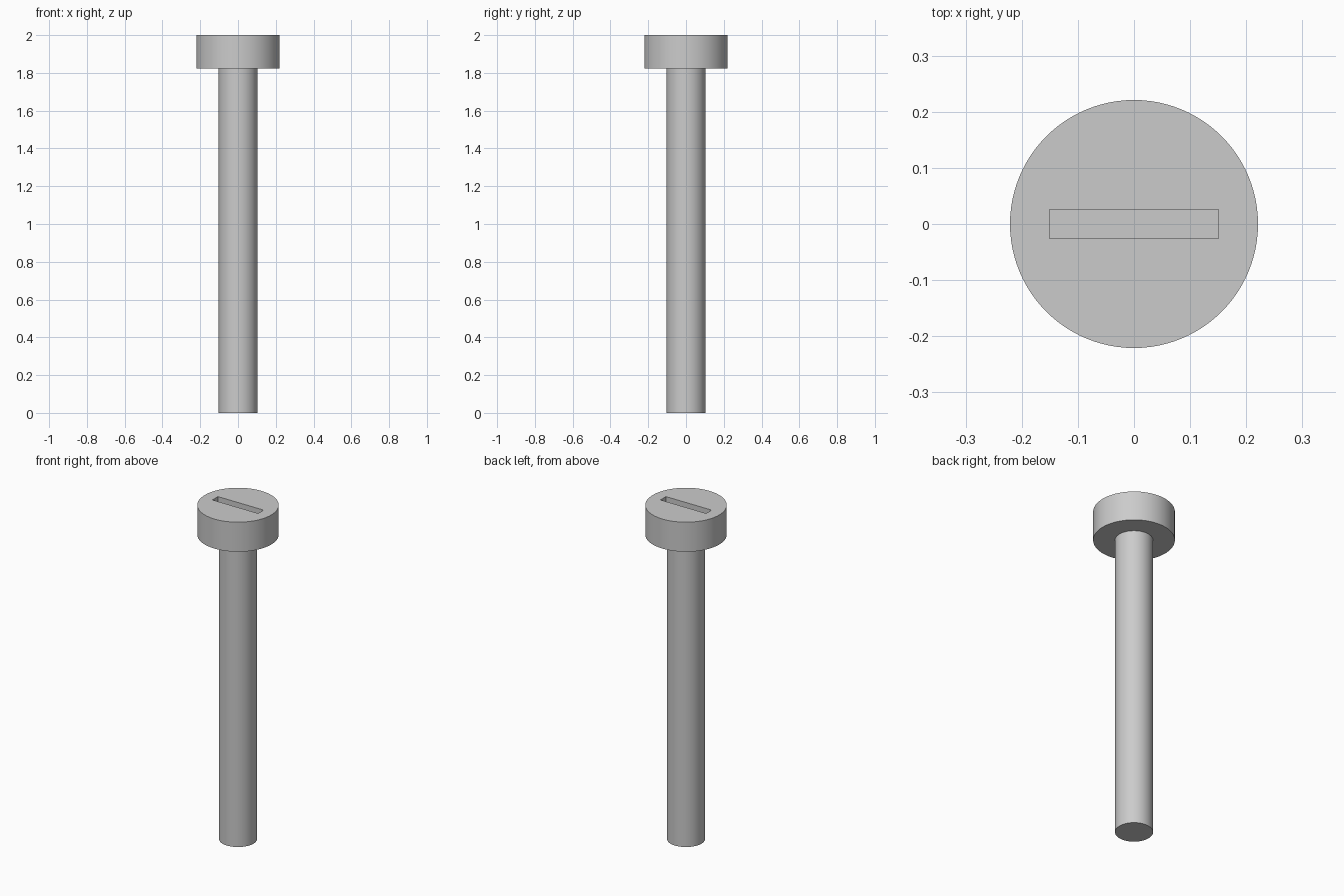
import bpy

default_cube = bpy.data.objects.get("Cube")
if default_cube:
    bpy.data.objects.remove(default_cube, do_unlink=True)

HEIGHT = 2.0
HEAD_BASE = 1.823
HEAD_RADIUS = 0.221
SHANK_RADIUS = 0.103
SLOT_LENGTH, SLOT_WIDTH, SLOT_DEPTH = 0.302, 0.052, 0.08

# Plain grey metal
grey = bpy.data.materials.new("grey_metal")
grey.use_nodes = True
colour = (0.6, 0.6, 0.6, 1.0)
grey.diffuse_color = colour
grey.node_tree.nodes["Principled BSDF"].inputs["Base Color"].default_value = colour


def cylinder(name, radius, bottom, top):
    bpy.ops.mesh.primitive_cylinder_add(
        vertices=96, radius=radius, depth=top - bottom,
        location=(0, 0, (bottom + top) / 2))
    obj = bpy.context.object
    obj.name = name
    obj.data.materials.append(grey)
    return obj


def smooth(obj):
    bpy.ops.object.select_all(action='DESELECT')
    obj.select_set(True)
    bpy.context.view_layer.objects.active = obj
    bpy.ops.object.shade_smooth_by_angle()


# Shank, seated slightly inside the head
shank = cylinder("shank", SHANK_RADIUS, 0, HEAD_BASE + 0.01)
smooth(shank)

# Cylindrical head
head = cylinder("head", HEAD_RADIUS, HEAD_BASE, HEIGHT)

# Driver slot, cut into the top of the head
bpy.ops.mesh.primitive_cube_add(size=1, location=(0, 0, HEIGHT))
cutter = bpy.context.object
cutter.name = "slot_cutter"
cutter.scale = (SLOT_LENGTH, SLOT_WIDTH, 2 * SLOT_DEPTH)
cutter.data.materials.append(grey)
cutter.hide_render = True

slot = head.modifiers.new("slot", 'BOOLEAN')
slot.operation = 'DIFFERENCE'
slot.solver = 'EXACT'
slot.object = cutter
bpy.context.view_layer.objects.active = head
bpy.ops.object.modifier_apply(modifier=slot.name)
bpy.data.objects.remove(cutter, do_unlink=True)
smooth(head)
